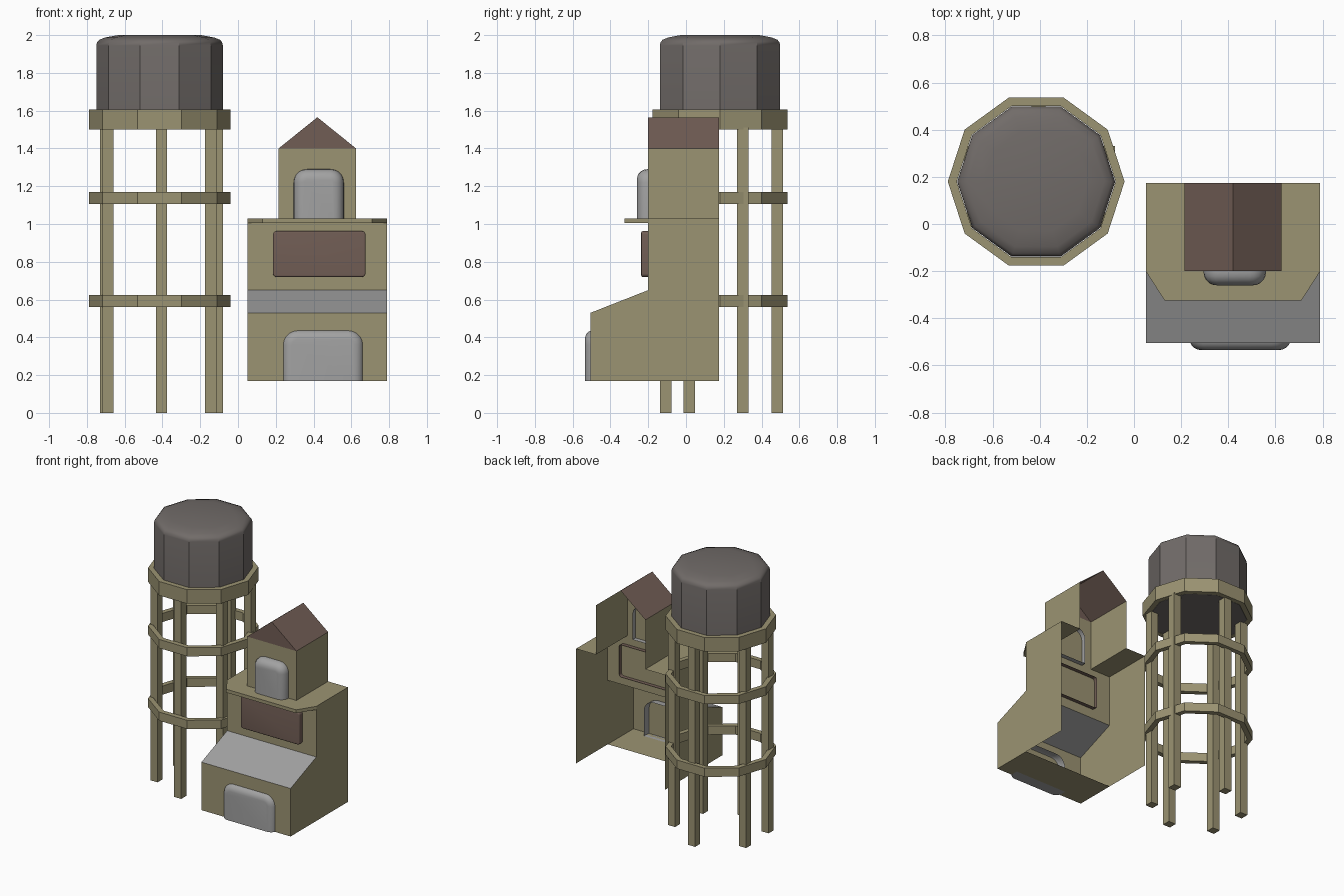
import bpy, bmesh
from math import sin, cos, pi, radians

if "Cube" in bpy.data.objects:
    bpy.data.objects.remove(bpy.data.objects["Cube"], do_unlink=True)


def material(name, rgb):
    m = bpy.data.materials.new(name)
    m.use_nodes = True
    m.diffuse_color = (*rgb, 1)
    bsdf = next(n for n in m.node_tree.nodes if n.type == "BSDF_PRINCIPLED")
    bsdf.inputs["Base Color"].default_value = (*rgb, 1)
    return m


OLIVE = material("olive plaster", (0.33, 0.295, 0.17))
GREY = material("light grey", (0.36, 0.36, 0.36))
STEEL = material("dark tank grey", (0.165, 0.148, 0.14))
BROWN = material("roof brown", (0.165, 0.11, 0.09))


def make(name, verts, faces, mats, rule=None, smooth=None, fix=True):
    """Mesh object; rule(face) picks the material slot."""
    me = bpy.data.meshes.new(name)
    me.from_pydata(verts, [], faces)
    bm = bmesh.new()
    bm.from_mesh(me)
    bmesh.ops.remove_doubles(bm, verts=bm.verts, dist=1e-5)
    if fix:
        bmesh.ops.recalc_face_normals(bm, faces=bm.faces)
    bm.to_mesh(me)
    bm.free()
    ob = bpy.data.objects.new(name, me)
    bpy.context.collection.objects.link(ob)
    for m in mats:
        me.materials.append(m)
    if rule:
        for p in me.polygons:
            p.material_index = rule(p)
    if smooth:
        bpy.ops.object.select_all(action="DESELECT")
        ob.select_set(True)
        bpy.context.view_layer.objects.active = ob
        bpy.ops.object.shade_smooth_by_angle(angle=radians(smooth))
    return ob


def bridge(loops, closed=False):
    """Quads between successive closed loops of equal length."""
    n, k = len(loops[0]), len(loops)
    verts = [v for lp in loops for v in lp]
    faces = []
    for a in range(k if closed else k - 1):
        b = (a + 1) % k
        for i in range(n):
            j = (i + 1) % n
            faces.append((a * n + i, a * n + j, b * n + j, b * n + i))
    return verts, faces


def box(name, x0, x1, y0, y1, z0, z1, mat):
    loops = [[(x0, y0, z), (x1, y0, z), (x1, y1, z), (x0, y1, z)] for z in (z0, z1)]
    v, f = bridge(loops)
    return make(name, v, f + [(0, 1, 2, 3), (4, 5, 6, 7)], [mat])


# Water tower: decagonal tank, hoops and six legs
TX, TY, SIDES = -0.415, 0.18, 10


def decagon(r, z):
    return [(TX + r * cos(2 * pi * i / SIDES), TY + r * sin(2 * pi * i / SIDES), z)
            for i in range(SIDES)]


profile = [(0.335, 1.5), (0.335, 1.945), (0.331, 1.962), (0.32, 1.975),
           (0.29, 1.987), (0.22, 2.0)]
v, f = bridge([decagon(r, z) for r, z in profile])
last = len(v) - SIDES
f += [tuple(range(SIDES)), tuple(range(last, last + SIDES))]
make("water_tank", v, f, [STEEL], smooth=30)

for name, z0, z1 in (("lower_hoop", 0.56, 0.625), ("middle_hoop", 1.105, 1.17),
                     ("tank_collar", 1.5, 1.605)):
    section = [(0.375, z0), (0.375, z1), (0.337, z1), (0.337, z0)]
    v, f = bridge([decagon(r, z) for r, z in section], closed=True)
    make(name, v, f, [OLIVE])

legs = [(0.305, 0.12), (0.01, 0.303), (-0.285, 0.12),
        (-0.275, -0.162), (0.01, -0.288), (0.27, -0.162)]
for i, (dx, dy) in enumerate(legs):
    h = 0.03
    box(f"tower_leg_{i + 1}", TX + dx - h, TX + dx + h,
        TY + dy - h, TY + dy + h, 0, 1.51, OLIVE)

# House: thin shell, open at the back
X0, X1, YB, YW, YF = 0.05, 0.79, 0.175, -0.2, -0.505
ZB, ZD = 0.17, 1.03
side = [(YB, ZB), (YW, ZB), (YF, ZB), (YF, 0.53), (YW, 0.65), (YW, ZD), (YB, ZD)]
n = len(side)
verts = [(x, y, z) for x in (X0, X1) for y, z in side]
faces = [tuple(range(n)), tuple(range(n, 2 * n))]
faces += [(i, i + 1, n + i + 1, n + i) for i in range(1, 5)]
make("house_shell", verts, faces, [OLIVE, GREY],
     lambda p: 1 if p.normal.z > 0.5 else 0)

# Deck strips beside the turret, and the chamfered ledge in front
TX0, TX1, ZE, ZR = 0.215, 0.625, 1.4, 1.565
for name, a, b in (("right_deck", X0, TX0), ("left_deck", TX1, X1)):
    make(name, [(a, YW, ZD), (b, YW, ZD), (b, YB, ZD), (a, YB, ZD)],
         [(0, 1, 2, 3)], [OLIVE], fix=False)
plan = [(X0, YW), (X0 + 0.08, -0.325), (X1 - 0.08, -0.325), (X1, YW)]
v, f = bridge([[(x, y, z) for x, y in plan] for z in (1.005, ZD)])
make("front_ledge", v, f + [(0, 1, 2, 3), (4, 5, 6, 7)], [OLIVE])

# Turret walls with brown gable and roof, open at the back
xm = (TX0 + TX1) / 2
ring = [(TX0, ZD), (TX0, ZE), (xm, ZR), (TX1, ZE), (TX1, ZD)]
verts = [(x, y, z) for y in (YW, YB) for x, z in ring]
faces = [(i, i + 1, i + 6, i + 5) for i in range(4)] + [(0, 1, 3, 4), (1, 2, 3)]
make("turret", verts, faces, [OLIVE, BROWN],
     lambda p: 1 if p.center.z > ZE else 0)


# Rounded open-backed panels set through the walls
def outline(x0, x1, z0, z1, r, y, round_bottom):
    pts = []
    corners = [(x1 - r, z1 - r, 0), (x0 + r, z1 - r, 1)]
    if round_bottom:
        corners += [(x0 + r, z0 + r, 2), (x1 - r, z0 + r, 3)]
    for cx, cz, q in corners:
        for s in range(6):
            a = (q + s / 5) * pi / 2
            pts.append((cx + r * cos(a), y, cz + r * sin(a)))
    if not round_bottom:
        pts += [(x0, y, z0), (x1, y, z0)]
    return pts


def panel(name, x0, x1, z0, z1, y_front, y_back, r, bevel, mat, round_bottom=False):
    loops = [outline(x0, x1, z0, z1, r, y_back, round_bottom)]
    for s in range(6):
        a = s / 5 * pi / 2
        d = bevel * (1 - cos(a))
        zb = z0 + d if round_bottom else z0
        loops.append(outline(x0 + d, x1 - d, zb, z1 - d, r - d,
                             y_front + bevel * (1 - sin(a)), round_bottom))
    v, f = bridge(loops)
    m = len(loops[0])
    make(name, v, f + [tuple(range(len(v) - m, len(v)))], [mat], smooth=35)


panel("lower_door", 0.235, 0.665, ZB, 0.44, -0.535, -0.45, 0.08, 0.05, GREY)
panel("turret_door", 0.295, 0.56, ZD, 1.29, -0.26, -0.165, 0.07, 0.055, GREY)
panel("sign_board", 0.185, 0.675, 0.72, 0.962, -0.237, -0.17, 0.018, 0.008,
      BROWN, round_bottom=True)
